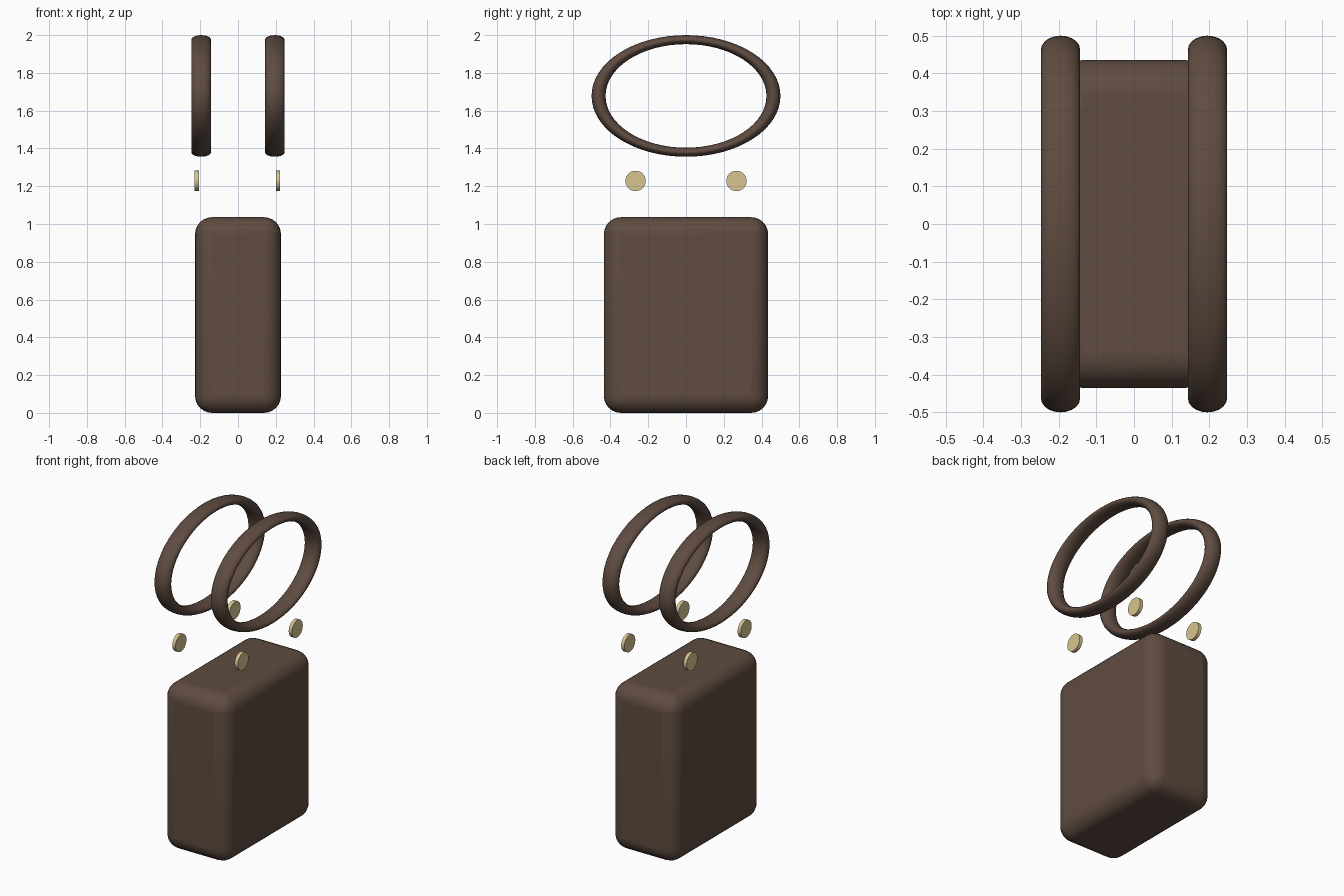
import bpy
from math import pi

if "Cube" in bpy.data.objects:
    bpy.data.objects.remove(bpy.data.objects["Cube"])

def material(name, color):
    m = bpy.data.materials.new(name)
    m.diffuse_color = color
    m.use_nodes = True
    m.node_tree.nodes["Principled BSDF"].inputs["Base Color"].default_value = m.diffuse_color
    return m

leather = material("brown", (0.115, 0.072, 0.052, 1))
brass = material("pale_brass", (0.68, 0.56, 0.28, 1))

def finish(name, mat, angle):
    ob = bpy.context.object
    ob.name = name
    ob.data.materials.append(mat)
    bpy.ops.object.transform_apply(location=False, rotation=True, scale=True)
    bpy.ops.object.shade_smooth_by_angle(angle=angle)
    return ob

# Bag body: rounded box
bpy.ops.mesh.primitive_cube_add(size=1, location=(0, 0, 0.518))
bpy.context.object.scale = (0.455, 0.87, 1.036)
body = finish("bag_body", leather, pi / 3)
bevel = body.modifiers.new("rounding", 'BEVEL')
bevel.width = 0.09
bevel.segments = 6

for side, label in ((-1, "left"), (1, "right")):
    # Handle: flattened oval ring with a wide section
    bpy.ops.mesh.primitive_torus_add(
        major_radius=1, minor_radius=0.08, major_segments=64, minor_segments=20,
        location=(side * 0.195, 0, 1.678), rotation=(0, pi / 2, 0))
    bpy.context.object.scale = (0.298, 0.463, 0.65)
    finish(label + "_handle", leather, pi)

    # Studs: two thin discs below each handle
    for end, place in ((-1, "front"), (1, "back")):
        bpy.ops.mesh.primitive_cylinder_add(
            vertices=32, radius=0.054, depth=0.022,
            location=(side * 0.215 - 0.003, end * 0.267, 1.228), rotation=(0, pi / 2, 0))
        finish(label + "_" + place + "_stud", brass, pi / 6)
